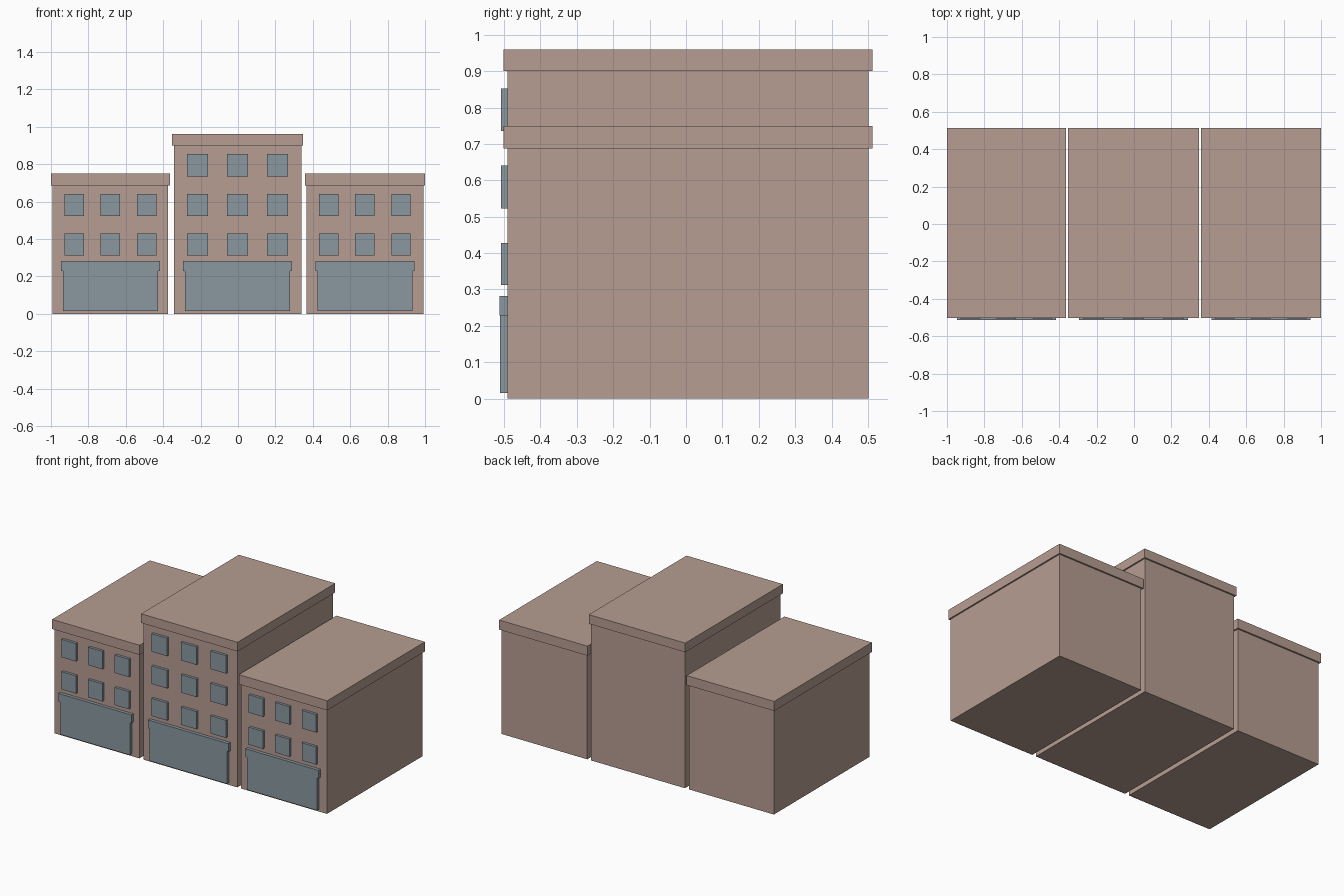
import bpy

cube = bpy.data.objects.get("Cube")
if cube:
    bpy.data.objects.remove(cube, do_unlink=True)


def material(name, rgb):
    m = bpy.data.materials.new(name)
    m.use_nodes = True
    m.diffuse_color = (*rgb, 1)
    m.node_tree.nodes["Principled BSDF"].inputs["Base Color"].default_value = (*rgb, 1)
    return m


BRICK = material("dusty brown brick", (0.468, 0.337, 0.287))
GLASS = material("blue grey glass", (0.258, 0.314, 0.352))


def box(name, x, y, z, mat):
    """Box from (min, max) ranges on each axis."""
    bpy.ops.mesh.primitive_cube_add(size=1, location=[sum(r) / 2 for r in (x, y, z)])
    ob = bpy.context.object
    ob.name = name
    ob.scale = [r[1] - r[0] for r in (x, y, z)]
    bpy.ops.object.transform_apply(location=False, rotation=False, scale=True)
    ob.data.materials.append(mat)
    return ob


FRONT = -0.491
FLOORS = [(0.312, 0.428), (0.523, 0.641), (0.735, 0.853)]


def building(side, cx, half, cornice, floors, spacing, win, shop):
    # Main block and flat roof slab
    box(side + "_walls", (cx - half, cx + half), (FRONT, 0.502), (0, cornice[0]), BRICK)
    edge = half + 0.0095
    box(side + "_cornice", (cx - edge, cx + edge), (-0.502, 0.5125), cornice, BRICK)

    # Rows of three windows
    for f, z in enumerate(FLOORS[:floors]):
        for i in (-1, 0, 1):
            wx = cx + i * spacing
            box(f"{side}_window_{f + 1}_{i + 2}", (wx - win / 2, wx + win / 2),
                (-0.508, FRONT + 0.002), z, GLASS)

    # Shop front with a wider sign board on top
    box(side + "_shop_front", (cx - shop, cx + shop), (-0.5115, FRONT + 0.002),
        (0.015, 0.228), GLASS)
    sign = shop + 0.011
    box(side + "_sign_board", (cx - sign, cx + sign), (-0.5125, FRONT + 0.002),
        (0.228, 0.282), GLASS)


# Terrace of three buildings, the middle one taller
building("right", -0.682, 0.3085, (0.687, 0.75), 2, 0.193, 0.104, 0.254)
building("middle", -0.0025, 0.341, (0.90, 0.96), 3, 0.214, 0.113, 0.281)
building("left", 0.6785, 0.312, (0.687, 0.75), 2, 0.193, 0.104, 0.254)
